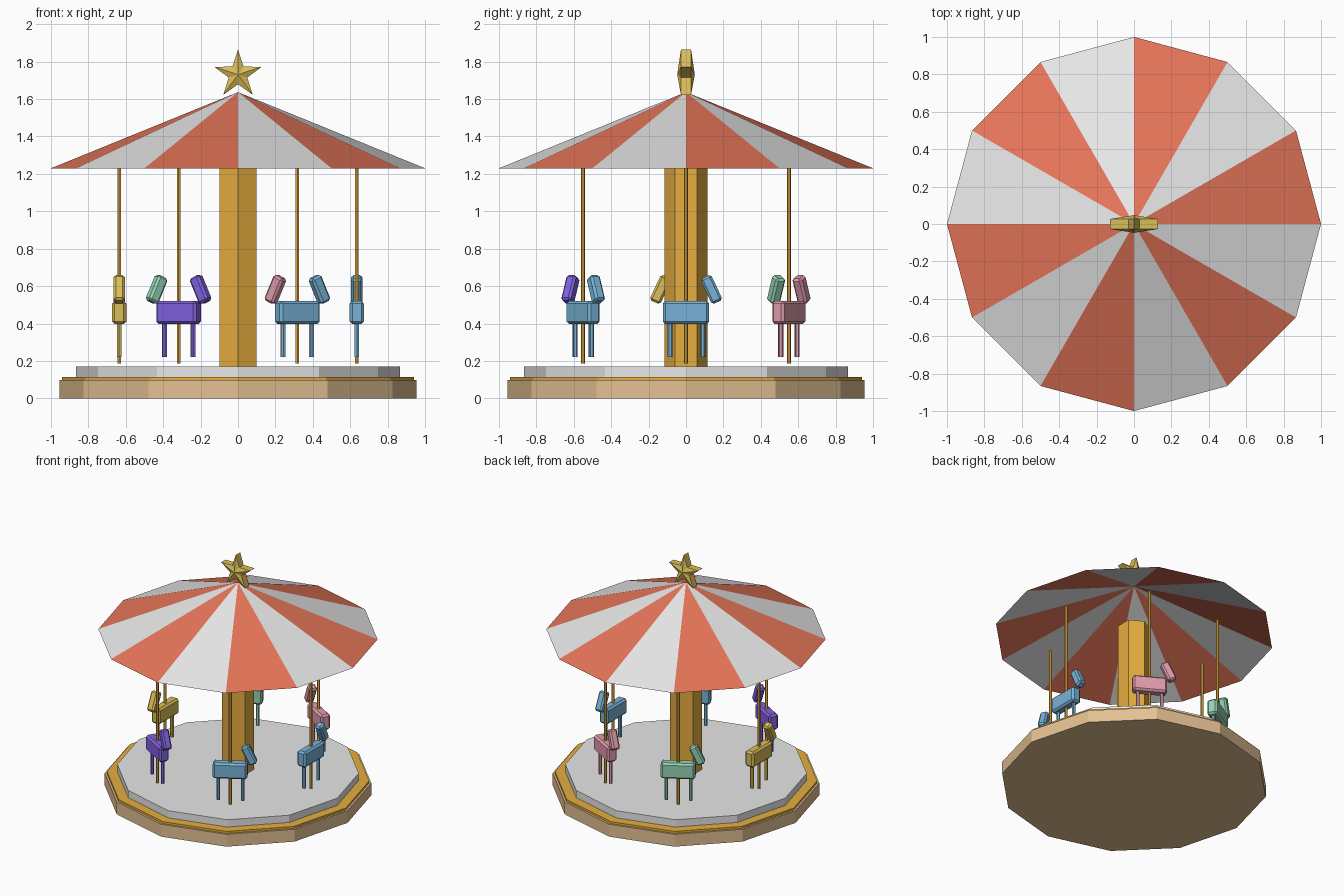
import bpy
import bmesh
from math import sin, cos, pi, radians
from mathutils import Matrix, Vector

if "Cube" in bpy.data.objects:
    bpy.data.objects.remove(bpy.data.objects["Cube"], do_unlink=True)


def material(name, r, g, b):
    m = bpy.data.materials.new(name)
    m.use_nodes = True
    m.diffuse_color = (r, g, b, 1)
    m.node_tree.nodes["Principled BSDF"].inputs["Base Color"].default_value = (r, g, b, 1)
    return m


white = material("white", 0.82, 0.82, 0.82)
coral = material("coral", 0.79, 0.18, 0.1)
gold = material("gold", 0.79, 0.42, 0.05)
tan = material("tan wood", 0.77, 0.53, 0.29)
purple = material("purple", 0.22, 0.12, 0.75)
blue = material("sky blue", 0.19, 0.45, 0.68)
pink = material("pink", 0.75, 0.33, 0.41)
green = material("mint green", 0.3, 0.64, 0.46)
yellow = material("pale yellow", 0.7, 0.51, 0.1)


def finish(name, bm, *mats):
    mesh = bpy.data.meshes.new(name)
    bm.to_mesh(mesh)
    bm.free()
    for m in mats:
        mesh.materials.append(m)
    ob = bpy.data.objects.new(name, mesh)
    bpy.context.collection.objects.link(ob)
    return ob


def prism(name, sides, radius, z0, z1, mat, place=Matrix()):
    """Upright flat-sided cylinder from z0 to z1."""
    bm = bmesh.new()
    bmesh.ops.create_cone(bm, cap_ends=True, segments=sides, radius1=radius,
                          radius2=radius, depth=z1 - z0,
                          matrix=place @ Matrix.Translation((0, 0, (z0 + z1) / 2)))
    return finish(name, bm, mat)


def block(name, size, place, mat, bevel):
    """Box with chamfered edges."""
    bm = bmesh.new()
    bmesh.ops.create_cube(bm, size=1, matrix=Matrix.Diagonal((*size, 1)))
    bmesh.ops.bevel(bm, geom=bm.edges[:], offset=bevel, segments=1,
                    affect='EDGES', profile=0.5)
    bm.transform(place)
    return finish(name, bm, mat)


# Stepped platform and centre column
prism("base", 12, 0.955, 0, 0.097, tan)
prism("base_trim", 12, 0.94, 0.097, 0.113, gold)
prism("deck", 12, 0.865, 0.113, 0.17, white)
prism("column", 6, 0.115, 0.17, 1.3, gold)

# Striped open canopy
bm = bmesh.new()
apex = bm.verts.new((0, 0, 1.637))
rim = [bm.verts.new((cos(i * pi / 6), sin(i * pi / 6), 1.23)) for i in range(12)]
for i in range(12):
    face = bm.faces.new((apex, rim[i], rim[(i + 1) % 12]))
    face.material_index = i % 2
finish("canopy", bm, coral, white)

# Faceted star with a thick rim and raised centres
bm = bmesh.new()
rings = []
for y in (-0.027, 0.027):
    ring = []
    for i in range(10):
        r = 0.052 if i % 2 else 0.134
        ring.append(bm.verts.new((r * sin(i * pi / 5), y, 1.731 + r * cos(i * pi / 5))))
    rings.append(ring)
peaks = [bm.verts.new((0, y, 1.731)) for y in (-0.047, 0.047)]
for i in range(10):
    j = (i + 1) % 10
    for ring, peak in zip(rings, peaks):
        bm.faces.new((ring[i], ring[j], peak))
    bm.faces.new((rings[0][i], rings[0][j], rings[1][j], rings[1][i]))
bmesh.ops.recalc_face_normals(bm, faces=bm.faces[:])
finish("star", bm, yellow)

# Six riding horses on poles, all facing counter-clockwise (local +y)
for i, coat in enumerate((blue, pink, green, yellow, purple, blue)):
    place = Matrix.Rotation(i * pi / 3, 4, 'Z') @ Matrix.Translation((0.635, 0, 0))
    n = f"_{i + 1}"
    prism("pole" + n, 6, 0.011, 0.187, 1.235, gold, place)
    block("horse_body" + n, (0.076, 0.248, 0.123),
          place @ Matrix.Translation((0, 0, 0.459)), coat, 0.014)
    block("horse_head" + n, (0.06, 0.063, 0.15),
          place @ Matrix.Translation((0, 0.136, 0.582)) @ Matrix.Rotation(radians(25), 4, 'X'),
          coat, 0.012)
    for label, y in (("front", 0.09), ("back", -0.085)):
        prism(f"horse_{label}_leg" + n, 6, 0.013, 0.22, 0.41, coat,
              place @ Matrix.Translation((0, y, 0)))
